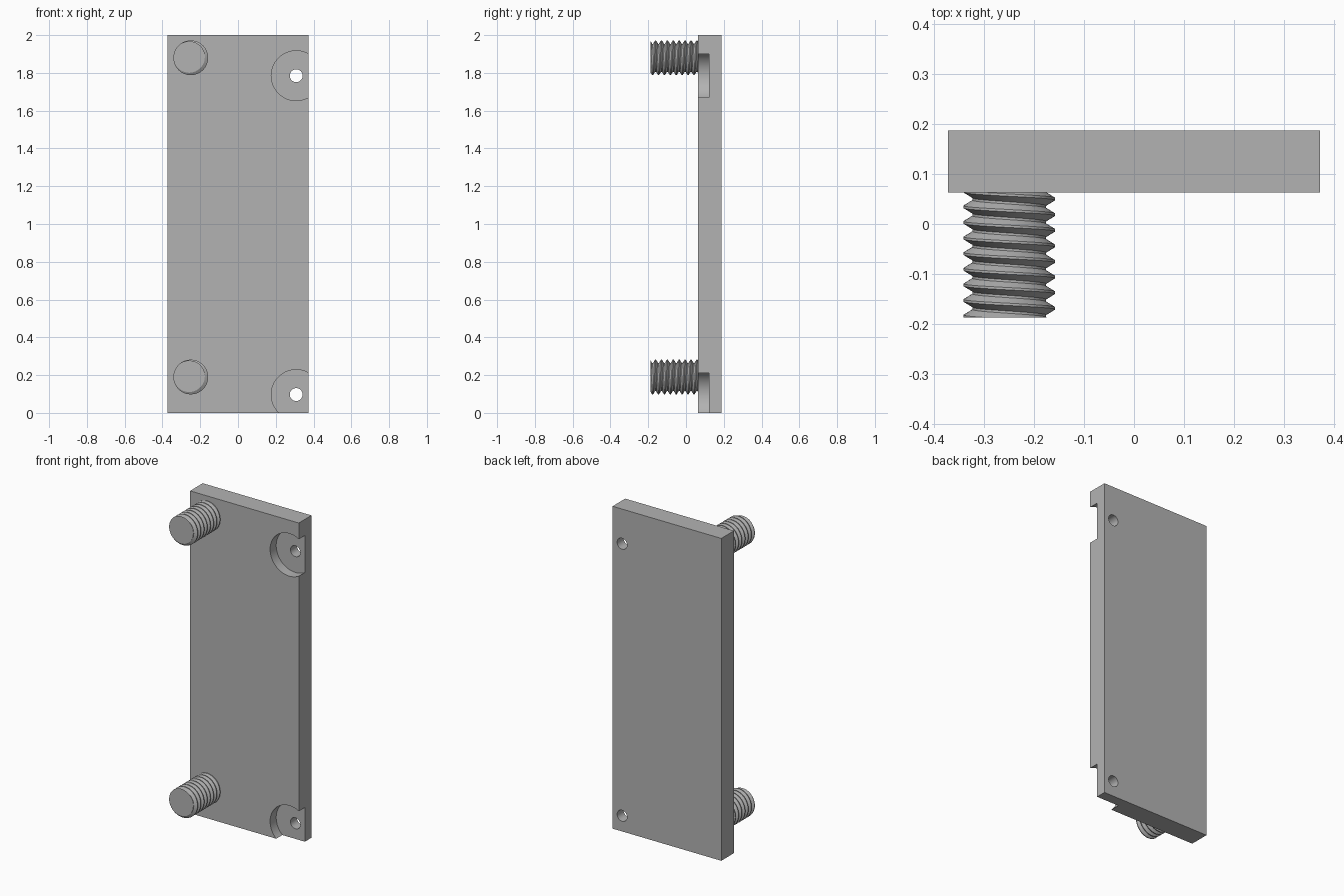
import bpy, bmesh, math
from mathutils import Matrix, Vector

cube = bpy.data.objects.get("Cube")
if cube:
    bpy.data.objects.remove(cube, do_unlink=True)

FRONT, BACK, TIP = 0.063, 0.187, -0.187
HALF_WIDTH, HEIGHT = 0.373, 2.0
HOLE_X, HOLE_Z = 0.308, (0.097, 1.785)
SCREW_X, SCREW_Z = -0.25, (0.19, 1.88)

grey = bpy.data.materials.new("plain grey")
grey.use_nodes = True
colour = (0.45, 0.45, 0.45, 1)
grey.diffuse_color = colour
grey.node_tree.nodes["Principled BSDF"].inputs["Base Color"].default_value = colour


def make_object(name, bm):
    mesh = bpy.data.meshes.new(name)
    bmesh.ops.recalc_face_normals(bm, faces=bm.faces)
    bm.to_mesh(mesh)
    bm.free()
    obj = bpy.data.objects.new(name, mesh)
    bpy.context.collection.objects.link(obj)
    mesh.materials.append(grey)
    return obj


def smooth(obj, degrees):
    bpy.ops.object.select_all(action="DESELECT")
    obj.select_set(True)
    bpy.context.view_layer.objects.active = obj
    bpy.ops.object.shade_smooth_by_angle(angle=math.radians(degrees))


def cut_cylinder(target, radius, x, z, y0, y1):
    bm = bmesh.new()
    place = Matrix.Translation((x, (y0 + y1) / 2, z)) @ Matrix.Rotation(math.pi / 2, 4, "X")
    bmesh.ops.create_cone(bm, cap_ends=True, segments=64, radius1=radius,
                          radius2=radius, depth=y1 - y0, matrix=place)
    cutter = make_object("cutter", bm)
    cutter.hide_render = True
    mod = target.modifiers.new("cut", "BOOLEAN")
    mod.operation, mod.solver, mod.object = "DIFFERENCE", "EXACT", cutter
    bpy.context.view_layer.objects.active = target
    bpy.ops.object.modifier_apply(modifier=mod.name)
    bpy.data.objects.remove(cutter, do_unlink=True)


def threaded_stud(name, x, z, pitch=0.0313, steps=48):
    # Sweep one thread tooth along a helix, then trim both ends flat
    root, crest = 0.074, 0.092
    tooth = [(0, root), (0.15, root), (0.5, crest), (0.65, crest)]
    turns = math.ceil((FRONT - TIP) / pitch) + 4
    bm = bmesh.new()
    rows = []
    for i in range(turns * steps + 1):
        a = math.tau * i / steps
        y = TIP - 2 * pitch + pitch * i / steps
        rows.append([bm.verts.new((x + r * math.cos(a), y + t * pitch, z + r * math.sin(a)))
                     for t, r in tooth])
    for i in range(len(rows) - 1):
        strip, ahead = rows[i], rows[i + 1]
        for k in range(len(tooth) - 1):
            bm.faces.new((strip[k], ahead[k], ahead[k + 1], strip[k + 1]))
        if i + 1 + steps < len(rows):
            bm.faces.new((strip[-1], ahead[-1], rows[i + 1 + steps][0], rows[i + steps][0]))
    for y, direction in ((TIP, -1), (FRONT + 0.02, 1)):
        bmesh.ops.bisect_plane(bm, geom=bm.verts[:] + bm.edges[:] + bm.faces[:],
                               plane_co=Vector((0, y, 0)), plane_no=Vector((0, direction, 0)),
                               clear_outer=True)
        rim = [e for e in bm.edges if e.is_boundary
               and all(abs(v.co.y - y) < 1e-4 for v in e.verts)]
        bmesh.ops.contextual_create(bm, geom=rim)
    smooth(make_object(name, bm), 20)


# Plate with round recesses that break through its left edge, and through holes
bm = bmesh.new()
bmesh.ops.create_cube(bm, size=1, matrix=Matrix.Translation((0, (FRONT + BACK) / 2, HEIGHT / 2))
                      @ Matrix.Diagonal((2 * HALF_WIDTH, BACK - FRONT, HEIGHT, 1)))
plate = make_object("plate", bm)
for z in HOLE_Z:
    cut_cylinder(plate, 0.132, HOLE_X, z, FRONT - 0.1, 0.123)
    cut_cylinder(plate, 0.034, HOLE_X, z, 0, BACK + 0.1)
smooth(plate, 30)

# Threaded studs on the right side
for label, z in zip(("lower", "upper"), SCREW_Z):
    threaded_stud(label + "_threaded_stud", SCREW_X, z)
